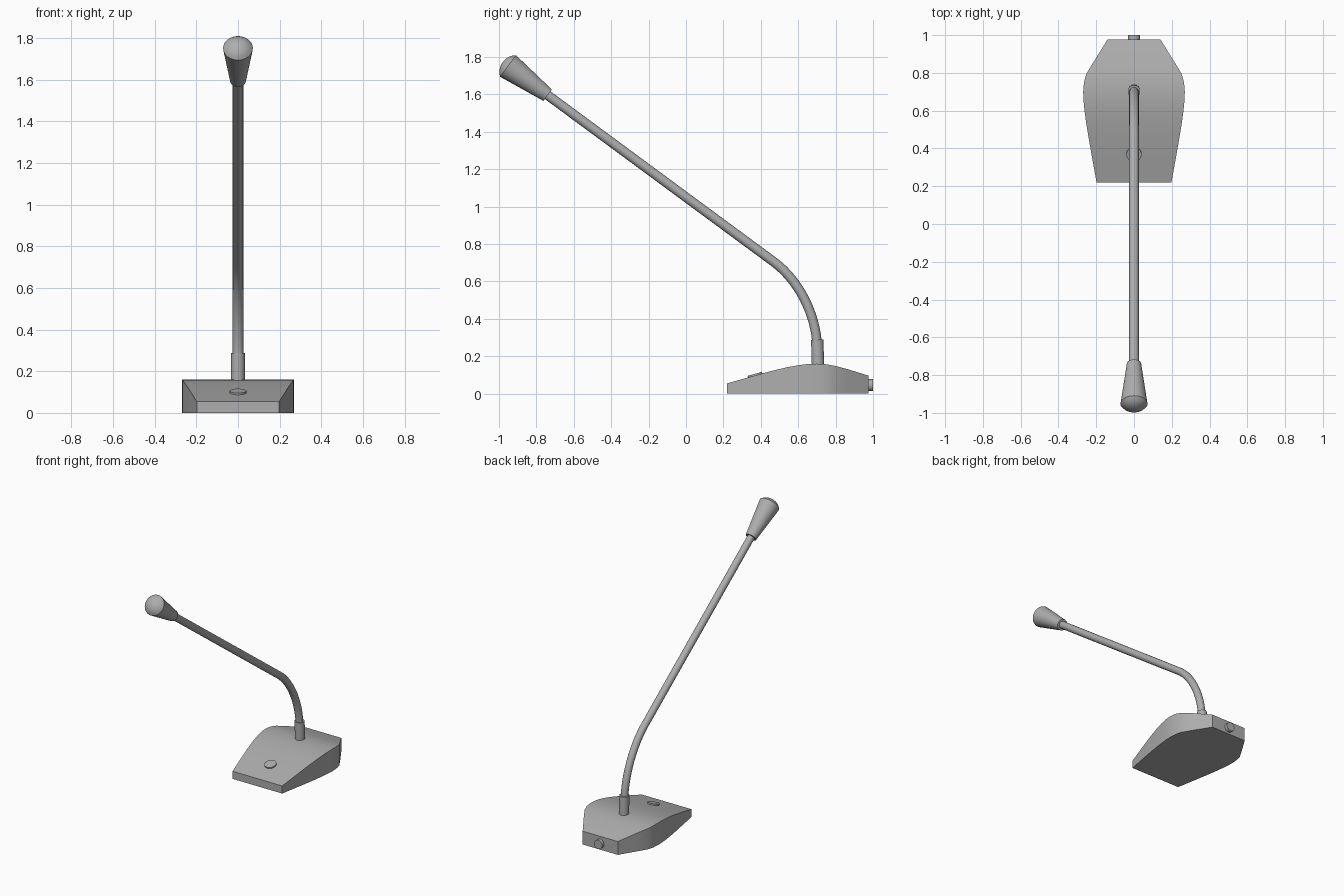
import bpy, bmesh, math
from mathutils import Vector, Matrix

if "Cube" in bpy.data.objects:
    bpy.data.objects.remove(bpy.data.objects["Cube"])

# Dark grey used on every part
grey = bpy.data.materials.new("dark_grey")
grey.diffuse_color = (0.42, 0.42, 0.42, 1)
grey.use_nodes = True
grey.node_tree.nodes["Principled BSDF"].inputs["Base Color"].default_value = grey.diffuse_color


def finish(obj, angle=35):
    """Give the part its material and smooth it, keeping edges sharp."""
    obj.data.materials.append(grey)
    bpy.ops.object.select_all(action='DESELECT')
    obj.select_set(True)
    bpy.context.view_layer.objects.active = obj
    bpy.ops.object.shade_smooth_by_angle(angle=math.radians(angle))


def make_object(name, bm):
    bmesh.ops.recalc_face_normals(bm, faces=bm.faces[:])
    mesh = bpy.data.meshes.new(name)
    bm.to_mesh(mesh)
    bm.free()
    obj = bpy.data.objects.new(name, mesh)
    bpy.context.collection.objects.link(obj)
    finish(obj)


def loft(bm, loops):
    """Skin a row of equal vertex loops and cap both ends."""
    n = len(loops[0])
    for a, b in zip(loops, loops[1:]):
        for i in range(n):
            j = (i + 1) % n
            bm.faces.new((a[i], a[j], b[j], b[i]))
    bm.faces.new(loops[0])
    bm.faces.new(loops[-1])


def lathe(name, profile, origin, axis, sides=32):
    """Revolve (distance along axis, radius) points."""
    bm = bmesh.new()
    turns = [2 * math.pi * i / sides for i in range(sides)]
    loft(bm, [[bm.verts.new((r * math.cos(t), r * math.sin(t), s)) for t in turns]
              for s, r in profile])
    rot = Vector(axis).to_track_quat('Z', 'Y').to_matrix().to_4x4()
    bm.transform(Matrix.Translation(origin) @ rot)
    make_object(name, bm)


# Base: cross-sections (y, half width, top height) lofted front to back
stations = [(0.22, 0.198, 0.055), (0.34, 0.220, 0.089), (0.46, 0.241, 0.122),
            (0.54, 0.254, 0.141), (0.60, 0.262, 0.152), (0.65, 0.267, 0.158),
            (0.70, 0.269, 0.160), (0.75, 0.265, 0.157), (0.795, 0.252, 0.149),
            (0.86, 0.213, 0.132), (0.977, 0.14, 0.096)]
bm = bmesh.new()
loft(bm, [[bm.verts.new(p) for p in ((-w, y, 0), (w, y, 0), (w, y, h), (-w, y, h))]
          for y, w, h in stations])
make_object("base", bm)

# Push button, set square to the sloping top
lathe("talk_button", [(-0.02, 0.04), (0.009, 0.04)],
      (0, 0.37, 0.097), (0, -0.27, 0.963))

# Cable socket at the back
lathe("cable_socket", [(0, 0.032), (0.04, 0.032)], (0, 0.96, 0.045), (0, 1, 0))

# Collar at the foot of the neck
lathe("neck_collar", [(0, 0.033), (0.148, 0.033)], (0, 0.706, 0.14), (0, -0.03, 1))

# Bent neck: bevelled curve turned into a mesh
arm = Vector((0, -0.805, 0.593)).normalized()
head_start = Vector((0, -0.751, 1.604))
curve = bpy.data.curves.new("neck", 'CURVE')
curve.dimensions = '3D'
curve.bevel_depth = 0.0255
curve.bevel_resolution = 6
curve.resolution_u = 16
curve.use_fill_caps = True
spline = curve.splines.new('BEZIER')
spline.bezier_points.add(2)
path = [(Vector((0, 0.702, 0.25)), Vector((0, -0.04, 1)), 0.18),
        (Vector((0, 0.47, 0.704)), arm, 0.16),
        (head_start + arm * 0.03, arm, 0.1)]
for bp, (co, d, length) in zip(spline.bezier_points, path):
    bp.handle_left_type = bp.handle_right_type = 'FREE'
    bp.co = co
    bp.handle_left = co - d * length
    bp.handle_right = co + d * length
neck = bpy.data.objects.new("neck", curve)
bpy.context.collection.objects.link(neck)
bpy.context.view_layer.objects.active = neck
bpy.ops.object.select_all(action='DESELECT')
neck.select_set(True)
bpy.ops.object.convert(target='MESH')
finish(bpy.context.object)

# Microphone head: tapered body with a crisp rim and shallow domed end
lathe("microphone_head",
      [(-0.014, 0.038), (0.249, 0.0715), (0.262, 0.060), (0.272, 0.047),
       (0.279, 0.031), (0.283, 0.015), (0.284, 0.004)],
      head_start, arm)
